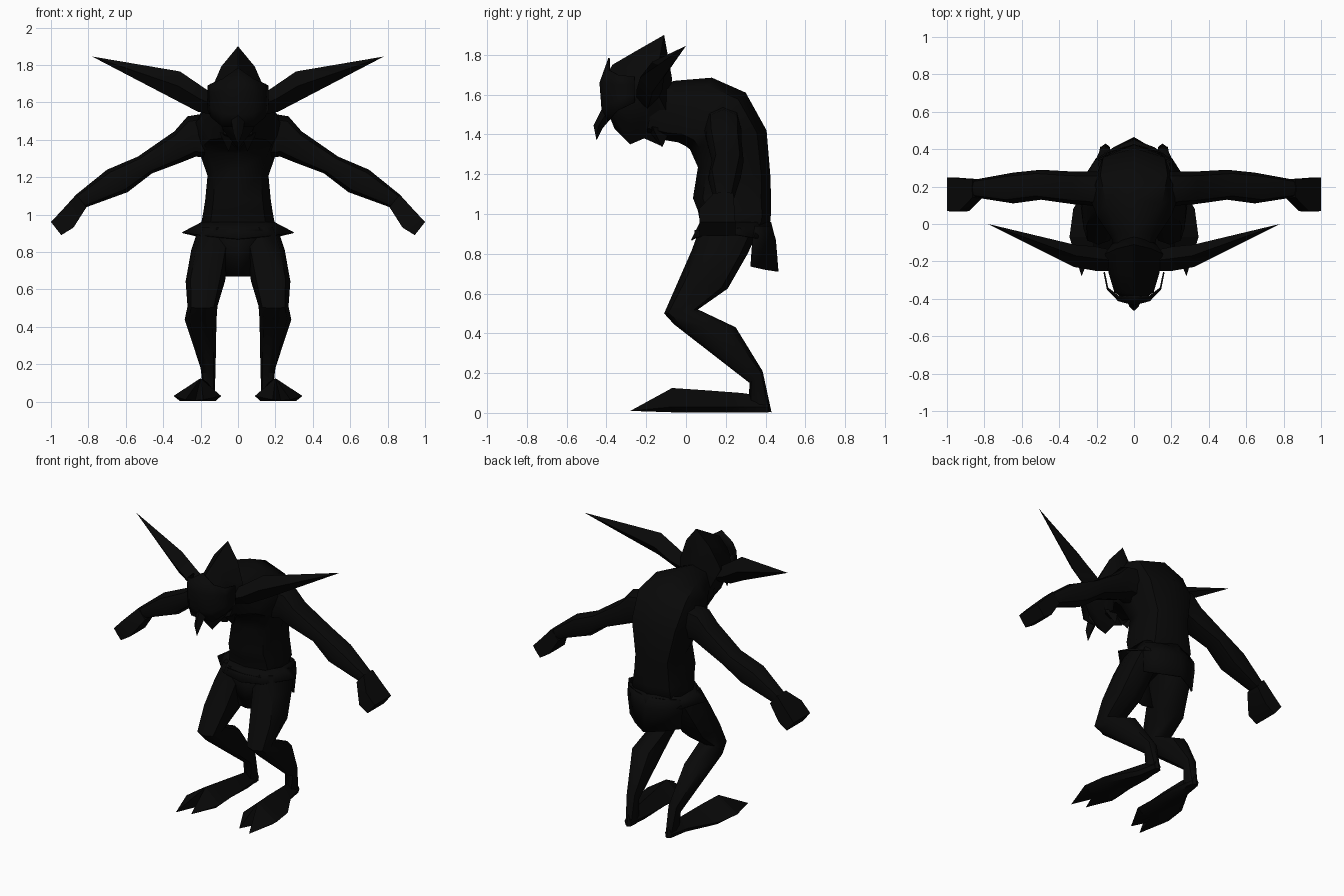
import bpy, bmesh
from math import cos, sin, pi, radians
from mathutils import Vector

dark = bpy.data.materials.new("charcoal_black")
dark.diffuse_color = (0.0025, 0.0025, 0.0025, 1)


def finish(name, bm, mirror=False, thickness=0):
    bmesh.ops.remove_doubles(bm, verts=bm.verts, dist=0.0005)
    bmesh.ops.recalc_face_normals(bm, faces=bm.faces)
    me = bpy.data.meshes.new(name)
    bm.to_mesh(me)
    bm.free()
    me.materials.append(dark)
    me.shade_smooth()
    me.set_sharp_from_angle(angle=radians(50))
    ob = bpy.data.objects.new(name, me)
    bpy.context.collection.objects.link(ob)
    if thickness:
        ob.modifiers.new("Solidify", "SOLIDIFY").thickness = thickness
    if mirror:
        ob.modifiers.new("Mirror", "MIRROR")
    return ob


def skin(name, rings, mirror=False, closed=True, thickness=0):
    """Bridge equal-length rings of points; closed loops get end caps."""
    bm = bmesh.new()
    rows = [[bm.verts.new(p) for p in r] for r in rings]
    n = len(rows[0])
    for a, b in zip(rows, rows[1:]):
        for i in range(n if closed else n - 1):
            j = (i + 1) % n
            bm.faces.new((a[i], a[j], b[j], b[i]))
    if closed and not thickness:
        bm.faces.new(rows[0])
        bm.faces.new(rows[-1])
    return finish(name, bm, mirror, thickness)


def sections(plane, data, diag=0.75, n=8):
    """Rings from (edge point, opposite edge point, low, high) in a plane."""
    rings = []
    for p, q, lo, hi in data:
        p, q = Vector(p), Vector(q)
        c, u, w, h = (p + q) / 2, (p - q) / 2, (lo + hi) / 2, (hi - lo) / 2
        ring = []
        for i in range(n):
            a = 2 * pi * i / n
            k = 1 if n == 4 or i % 2 == 0 else diag / 0.7071
            m, t = c + u * cos(a) * k, w + h * sin(a) * k
            ring.append((t, m.x, m.y) if plane == "yz" else (m.x, t, m.y))
        rings.append(ring)
    return rings


def spike(name, base, tip, mirror=True):
    return skin(name, [base, [tip] * len(base)], mirror)


# Hunched torso and neck: front point, back point (y, z), half width
skin("torso", sections("yz", [(f, b, -w, w) for f, b, w in [
    ((0.08, 0.86), (0.35, 0.86), 0.18),
    ((0.07, 0.96), (0.425, 0.965), 0.195),
    ((0.06, 1.015), (0.427, 1.015), 0.185),
    ((0.035, 1.08), (0.427, 1.08), 0.175),
    ((0.06, 1.235), (0.425, 1.18), 0.163),
    ((0.02, 1.325), (0.405, 1.42), 0.22),
    ((0.0, 1.34), (0.30, 1.61), 0.24),
    ((-0.04, 1.36), (0.13, 1.685), 0.20),
    ((-0.10, 1.37), (-0.05, 1.67), 0.12),
    ((-0.20, 1.40), (-0.15, 1.65), 0.10)]]))

# Crested head
skin("head", sections("yz", [(t, b, -w, w) for t, b, w in [
    ((-0.41, 1.68), (-0.38, 1.48), 0.06),
    ((-0.37, 1.75), (-0.36, 1.43), 0.105),
    ((-0.25, 1.82), (-0.28, 1.35), 0.135),
    ((-0.11, 1.90), (-0.21, 1.38), 0.155),
    ((-0.07, 1.68), (-0.12, 1.34), 0.11)]], diag=0.58))

# Curved face plate wrapping the front of the head, peaked at the brow
plate_half = [  # x, y, then heights from top to bottom
    (0.0, -0.43, (1.785, 1.66, 1.53, 1.465)),
    (0.085, -0.41, (1.725, 1.66, 1.54, 1.47)),
    (0.145, -0.35, (1.70, 1.65, 1.57, 1.52)),
    (0.163, -0.26, (1.69, 1.65, 1.60, 1.56))]
lean = (0.04, -0.005, 0.005, 0.035)
skin("face_plate", [[(s * x, y + d * (1 - x / 0.17), z) for z, d in zip(zs, lean)]
                    for s, x, y, zs in
                    [(-1, *c) for c in plate_half[:0:-1]] + [(1, *c) for c in plate_half]],
     closed=False, thickness=0.008)

# Drooping nose
skin("nose", sections("yz", [
    ((-0.43, 1.60), (-0.36, 1.50), -0.035, 0.035),
    ((-0.425, 1.525), (-0.39, 1.465), -0.035, 0.035),
    ((-0.465, 1.445), (-0.42, 1.43), -0.025, 0.025),
    ((-0.45, 1.37), (-0.45, 1.37), 0, 0)], n=4))
spike("jaw_spur", [(0.02, -0.19, 1.42), (0.10, -0.17, 1.44),
                   (0.06, -0.08, 1.42)], (0.05, -0.12, 1.335))

# Long pointed ears
skin("ear", sections("xz", [
    ((0.11, 1.63), (0.12, 1.53), -0.25, -0.14),
    ((0.20, 1.69), (0.215, 1.55), -0.25, -0.12),
    ((0.31, 1.765), (0.33, 1.61), -0.23, -0.11),
    ((0.78, 1.845), (0.78, 1.845), 0, 0)], n=4), True)

# Arms with blocky hands: top edge, bottom edge (x, z), y range
skin("arm", sections("xz", [
    ((0.12, 1.55), (0.14, 1.30), 0.08, 0.28),
    ((0.27, 1.525), (0.225, 1.31), 0.10, 0.28),
    ((0.34, 1.445), (0.30, 1.28), 0.105, 0.28),
    ((0.535, 1.31), (0.46, 1.22), 0.13, 0.29),
    ((0.70, 1.24), (0.59, 1.12), 0.11, 0.275),
    ((0.865, 1.107), (0.81, 1.04), 0.14, 0.24)]), True)
skin("hand", sections("xz", [
    ((0.865, 1.107), (0.81, 1.04), 0.14, 0.24),
    ((0.935, 1.03), (0.88, 0.93), 0.067, 0.245),
    ((1.0, 0.96), (0.945, 0.89), 0.067, 0.25)], diag=0.98), True)

# Bent legs: front edge, back edge (y, z), x range
skin("leg", sections("yz", [
    ((0.07, 0.93), (0.37, 0.93), 0.02, 0.21),
    ((0.03, 0.82), (0.31, 0.80), 0.04, 0.25),
    ((-0.04, 0.66), (0.21, 0.625), 0.07, 0.28),
    ((-0.11, 0.50), (0.06, 0.52), 0.11, 0.27),
    ((-0.06, 0.445), (0.25, 0.43), 0.115, 0.285),
    ((0.32, 0.15), (0.385, 0.21), 0.12, 0.20),
    ((0.31, 0.01), (0.43, 0.003), 0.125, 0.18)]), True)


# Splayed feet, each with two pointed toes
def wedge(y, tx, tz, x0, x1):
    w = (x1 - x0) * 0.15
    return [(tx, y, tz), (x1, y, 0.03), (x1 - w, y, 0.003),
            (x0 + w, y, 0.003), (x0, y, 0.03)]


skin("foot", [wedge(0.415, 0.155, 0.08, 0.13, 0.18),
              wedge(0.28, 0.16, 0.10, 0.11, 0.21),
              wedge(0.08, 0.18, 0.115, 0.10, 0.325),
              wedge(-0.07, 0.20, 0.125, 0.09, 0.345)], True)
spike("outer_toe", [(0.20, -0.07, 0.125), (0.345, -0.07, 0.03),
                    (0.31, -0.07, 0.003), (0.20, -0.07, 0.003)], (0.28, -0.28, 0.01))
spike("inner_toe", [(0.20, -0.07, 0.125), (0.26, -0.07, 0.003),
                    (0.12, -0.07, 0.003), (0.09, -0.07, 0.03)], (0.185, -0.25, 0.01))


# Flared waist skirt with side points
def hoop(data):
    half = [Vector(p) for p in data]
    return half + [Vector((-p.x, p.y, p.z)) for p in half[-2:0:-1]]


skin("waist_skirt", [
    hoop([(0, 0.07, 0.96), (0.14, 0.10, 0.96), (0.195, 0.20, 0.96),
          (0.195, 0.34, 0.96), (0, 0.428, 0.96)]),
    hoop([(0, 0.025, 0.87), (0.15, 0.05, 0.885), (0.30, 0.20, 0.905),
          (0.205, 0.35, 0.88), (0, 0.45, 0.87)])], thickness=0.006)

# Hanging back and front cloths
skin("back_cloth", [
    [(x, y, 0.94) for x, y in ((-.2, .35), (-.11, .40), (0, .43), (.11, .40), (.2, .35))],
    [(x, y, 0.87) for x, y in ((-.21, .34), (-.11, .41), (0, .452), (.11, .41), (.21, .34))],
    [(-.2, .33, .735), (-.11, .40, .72), (0, .465, .71), (.11, .40, .72), (.2, .33, .735)]],
    closed=False, thickness=0.008)
skin("front_cloth", [
    [(-0.13, 0.07, 0.92), (0, 0.05, 0.92), (0.13, 0.07, 0.92)],
    [(-0.07, 0.11, 0.67), (0, 0.09, 0.67), (0.07, 0.11, 0.67)]],
    closed=False, thickness=0.008)
